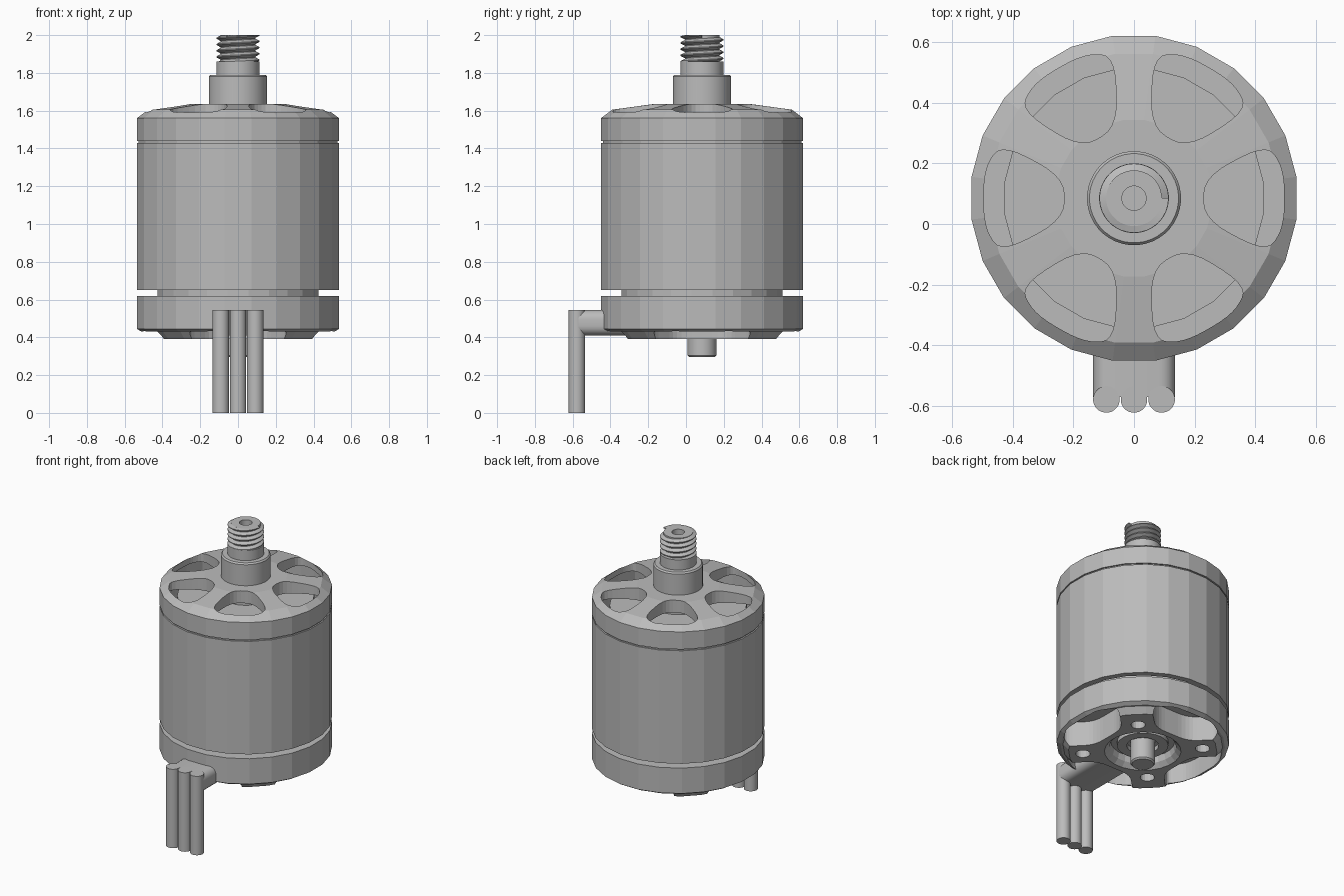
import bpy, bmesh
from math import pi, sin, cos, radians
from mathutils import Matrix, Vector

cube = bpy.data.objects.get("Cube")
if cube:
    bpy.data.objects.remove(cube, do_unlink=True)

AXIS_Y = 0.085  # the motor axis sits behind the centre because of the wires

grey = bpy.data.materials.new("metal_grey")
grey.use_nodes = True
grey.diffuse_color = (0.5, 0.5, 0.5, 1)
grey.node_tree.nodes["Principled BSDF"].inputs["Base Color"].default_value = (0.5, 0.5, 0.5, 1)


def finish(name, bm, y=AXIS_Y, smooth=False, fix_normals=True):
    if fix_normals:
        bmesh.ops.recalc_face_normals(bm, faces=bm.faces)
    mesh = bpy.data.meshes.new(name)
    bm.to_mesh(mesh)
    bm.free()
    mesh.materials.append(grey)
    obj = bpy.data.objects.new(name, mesh)
    obj.location.y = y
    bpy.context.collection.objects.link(obj)
    if smooth:
        bpy.ops.object.select_all(action='DESELECT')
        obj.select_set(True)
        bpy.context.view_layer.objects.active = obj
        bpy.ops.object.shade_smooth_by_angle(angle=radians(35))
    return obj


def lathe(name, profile, steps=24, smooth=False, closed=False, **kw):
    """Turn a (radius, height) profile round the z axis."""
    bm = bmesh.new()
    turn = Matrix.Rotation(pi / steps, 3, 'Z')
    vs = [bm.verts.new(turn @ Vector((r, 0, z))) for r, z in profile]
    pairs = list(zip(vs, vs[1:])) + ([(vs[-1], vs[0])] if closed else [])
    es = [bm.edges.new(p) for p in pairs]
    bmesh.ops.spin(bm, geom=vs + es, cent=(0, 0, 0), axis=(0, 0, 1),
                   angle=2 * pi, steps=steps)
    bmesh.ops.remove_doubles(bm, verts=bm.verts, dist=1e-4)
    return finish(name, bm, smooth=smooth, **kw)


def rounded(corners, share=0.42, n=5):
    """Round every corner of a polygon with a small curve."""
    out = []
    pts = [Vector(c) for c in corners]
    for i, p in enumerate(pts):
        a = p.lerp(pts[i - 1], share)
        b = p.lerp(pts[(i + 1) % len(pts)], share)
        out += [a.lerp(p, t).lerp(p.lerp(b, t), t) for t in (k / n for k in range(n + 1))]
    return out


def add_prism(bm, outline, z0, z1, angle):
    turn = Matrix.Rotation(angle, 3, 'Z')
    face = bm.faces.new([bm.verts.new(turn @ Vector((x, y, z0))) for x, y in outline])
    ext = bmesh.ops.extrude_face_region(bm, geom=[face])["geom"]
    bmesh.ops.translate(bm, vec=(0, 0, z1 - z0),
                        verts=[g for g in ext if isinstance(g, bmesh.types.BMVert)])


def cut(target, bm):
    cutter = finish("cutter", bm)
    cutter.hide_render = True
    mod = target.modifiers.new("cut", 'BOOLEAN')
    mod.operation, mod.solver, mod.object = 'DIFFERENCE', 'EXACT', cutter
    bpy.ops.object.select_all(action='DESELECT')
    target.select_set(True)
    bpy.context.view_layer.objects.active = target
    bpy.ops.object.modifier_apply(modifier="cut")
    bpy.data.objects.remove(cutter, do_unlink=True)


def mirrored(half):
    return half + [(x, -y) for x, y in reversed(half)]


# Rotating can, and the stator inside it
lathe("can", [(0.5, 0.65), (0.54, 0.65), (0.54, 1.43), (0.53, 1.43),
              (0.53, 1.45), (0.5, 1.45)], closed=True)
lathe("stator", [(0, 0.6), (0.43, 0.6), (0.43, 1.5), (0, 1.5)])

# Top cap with six rounded vents
cap = lathe("top_cap", [(0.1, 1.55), (0.1, 1.635), (0.26, 1.635), (0.48, 1.605),
                        (0.54, 1.56), (0.54, 1.44), (0.505, 1.44), (0.505, 1.55)],
            closed=True)
vent = rounded(mirrored([(0.23, 0.07), (0.44, 0.18), (0.495, 0.09)]))
bm = bmesh.new()
for k in range(6):
    add_prism(bm, vent, 1.5, 1.7, k * pi / 3)
cut(cap, bm)

# Base with four pockets between the arms and four screw holes
base = lathe("base", [(0, 0.62), (0.54, 0.62), (0.54, 0.445), (0.515, 0.43),
                      (0.5, 0.43), (0.465, 0.39), (0.24, 0.39), (0.21, 0.42),
                      (0.2, 0.46), (0, 0.46)])
pocket = rounded(mirrored([(0.28, 0.13), (0.42, 0.275), (0.505, 0.14)]), share=0.3)
bm = bmesh.new()
for k in range(4):
    add_prism(bm, pocket, 0.3, 0.56, k * pi / 2)
    reach = (0.33, 0.376)[k % 2]
    hole = [(reach + 0.045 * cos(a), 0.045 * sin(a))
            for a in (j * pi / 8 for j in range(16))]
    add_prism(bm, hole, 0.3, 0.5, pi / 4 + k * pi / 2)
cut(base, bm)

# Bearing and lower shaft end
lathe("bearing", [(0.1, 0.47), (0.1, 0.43), (0.16, 0.43), (0.16, 0.47)],
      steps=32, smooth=True, closed=True)
lathe("lower_shaft", [(0, 0.5), (0.077, 0.5), (0.077, 0.305), (0.068, 0.295), (0, 0.295)],
      steps=32, smooth=True)

# Hub, shaft step and hollow threaded core
lathe("hub", [(0, 1.5), (0.155, 1.5), (0.155, 1.78), (0.147, 1.79), (0, 1.79)],
      steps=40, smooth=True)
lathe("shaft_step", [(0, 1.78), (0.115, 1.78), (0.115, 1.86), (0, 1.86)],
      steps=40, smooth=True)
lathe("thread_core", [(0, 1.85), (0.092, 1.85), (0.092, 2.0), (0.04, 2.0),
                      (0.04, 1.92), (0, 1.92)], steps=32, smooth=True)

# Screw thread: a helical ridge swept round the core
SEG, PITCH, TURNS = 32, 0.033, 5
bm = bmesh.new()
rows = []
for i in range(SEG * TURNS + 1):
    a = 2 * pi * i / SEG
    z = 1.835 + PITCH * i / SEG
    rows.append([bm.verts.new((r * cos(a), r * sin(a), min(max(z + dz * PITCH, 1.83), 2.0)))
                 for r, dz in ((0.09, -0.48), (0.114, -0.08), (0.114, 0.08), (0.09, 0.48))])
for low, high in zip(rows, rows[1:]):
    for j in range(3):
        bm.faces.new((low[j], high[j], high[j + 1], low[j + 1]))
bm.faces.new(rows[0])
bm.faces.new(list(reversed(rows[-1])))
finish("screw_thread", bm, smooth=True, fix_normals=False)

# Three hanging wires and the flat sleeve that leads them into the base
for side, x in (("right", -0.091), ("middle", 0), ("left", 0.091)):
    wire = lathe("wire_" + side, [(0, 0), (0.044, 0), (0.044, 0.545), (0, 0.545)],
                 steps=24, smooth=True, y=-0.578)
    wire.location.x = x
bm = bmesh.new()
bmesh.ops.create_cube(bm, size=1)
bmesh.ops.scale(bm, vec=(0.27, 0.37, 0.135), verts=bm.verts)
long_edges = [e for e in bm.edges if abs((e.verts[0].co - e.verts[1].co).y) > 0.1]
bmesh.ops.bevel(bm, geom=long_edges, offset=0.05, segments=5, profile=0.5, affect='EDGES')
sleeve = finish("wire_sleeve", bm, y=-0.385, smooth=True)
sleeve.location.z = 0.4775
